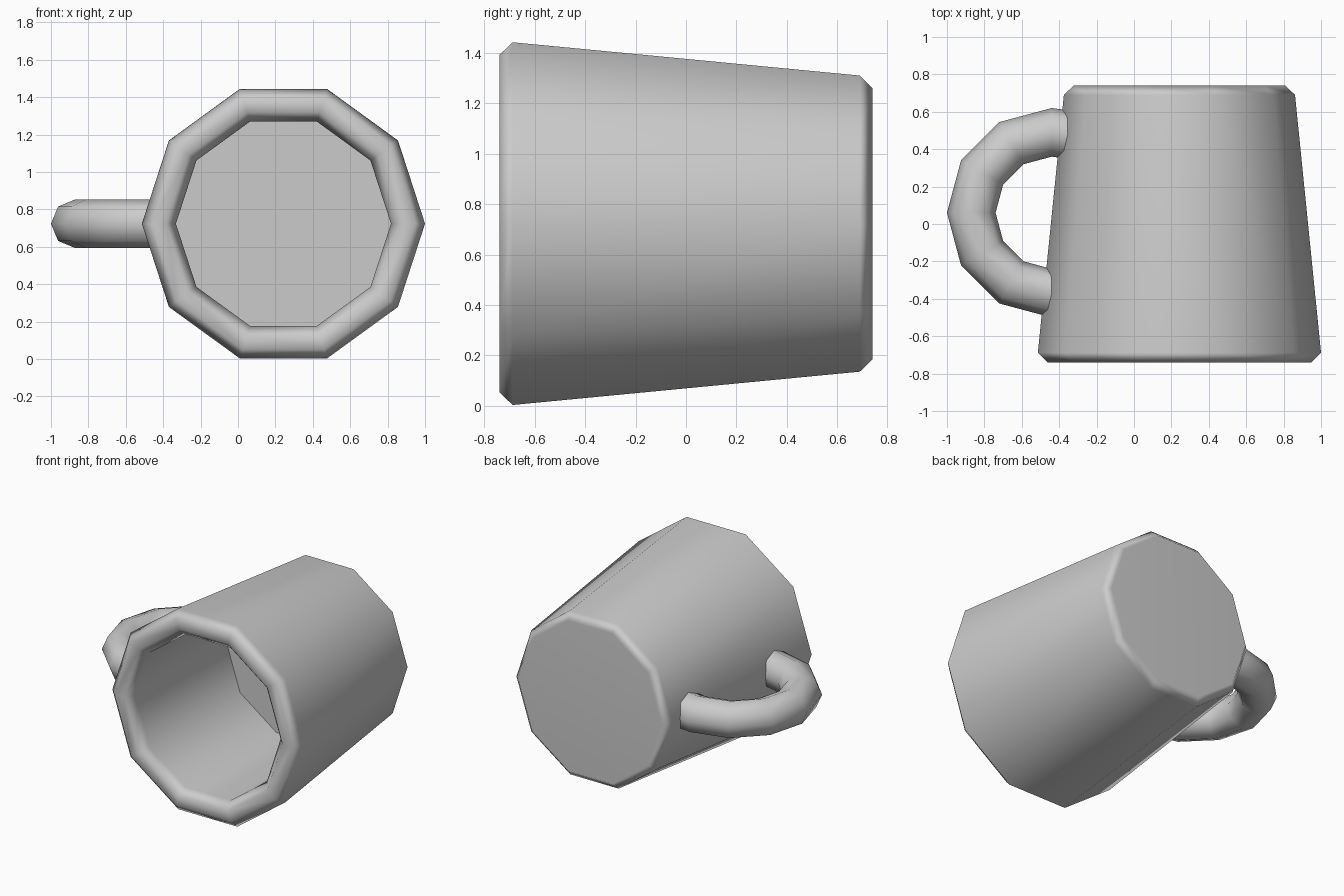
import bpy, bmesh
from math import sin, cos, pi, radians

if "Cube" in bpy.data.objects:
    bpy.data.objects.remove(bpy.data.objects["Cube"])

CX, CZ = 0.243, 0.723  # mug axis, running along y


def loft(name, rings):
    """Bridge equal-sized vertex rings and cap both ends."""
    bm = bmesh.new()
    loops = [[bm.verts.new(p) for p in ring] for ring in rings]
    n = len(loops[0])
    for a, b in zip(loops, loops[1:]):
        for i in range(n):
            j = (i + 1) % n
            bm.faces.new((a[i], a[j], b[j], b[i]))
    bm.faces.new(loops[0])
    bm.faces.new(loops[-1])
    bmesh.ops.recalc_face_normals(bm, faces=bm.faces[:])
    mesh = bpy.data.meshes.new(name)
    bm.to_mesh(mesh)
    bm.free()
    ob = bpy.data.objects.new(name, mesh)
    bpy.context.collection.objects.link(ob)
    bpy.ops.object.select_all(action='DESELECT')
    ob.select_set(True)
    bpy.context.view_layer.objects.active = ob
    bpy.ops.object.shade_smooth_by_angle(angle=radians(60))
    return ob


# Mug body: ten-sided profile (radius, y) from straight bore floor over the thick rim to the base
profile = [(0.575, 0.34), (0.575, -0.685), (0.627, -0.74), (0.705, -0.74),
           (0.757, -0.688), (0.618, 0.69), (0.566, 0.74)]
body = loft("mug_body", [[(CX + r * cos(k * pi / 5), y, CZ + r * sin(k * pi / 5))
                          for k in range(10)] for r, y in profile])
weighted = body.modifiers.new("weighted_normals", 'WEIGHTED_NORMAL')
weighted.keep_sharp = True

# Handle: part of a 12 x 8 torus, ends buried in the mug wall
HX, HY, R, T = -0.44, 0.06, 0.43, 0.13


def handle_ring(deg):
    a = radians(deg)
    return [(HX + (R + T * cos(k * pi / 4)) * cos(a),
             HY + (R + T * cos(k * pi / 4)) * sin(a),
             CZ + T * sin(k * pi / 4)) for k in range(8)]


loft("handle", [handle_ring(d) for d in [75] + list(range(90, 271, 30)) + [278]])
